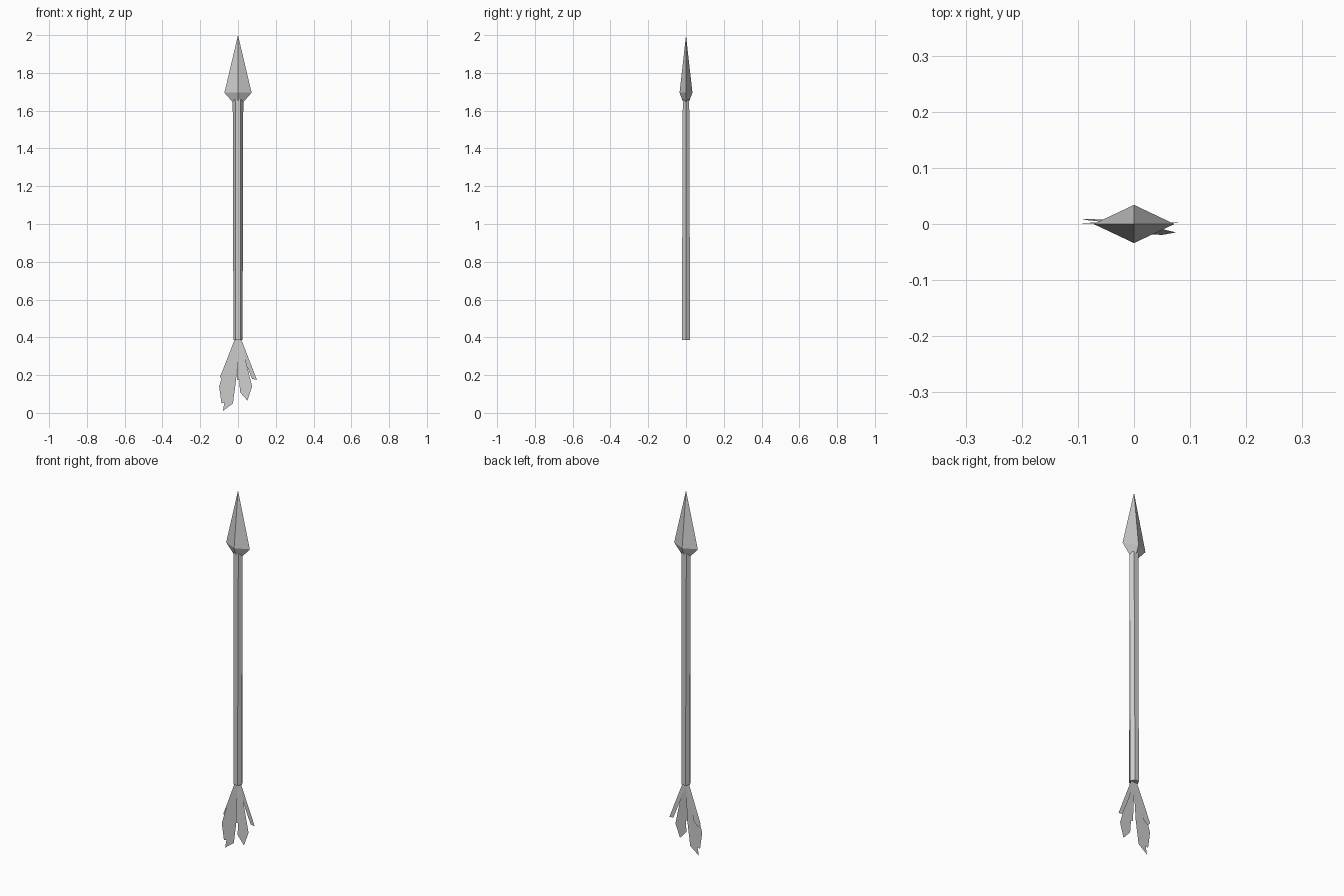
import bpy, math

if "Cube" in bpy.data.objects:
    bpy.data.objects.remove(bpy.data.objects["Cube"])


def make_object(name, verts, faces):
    mesh = bpy.data.meshes.new(name)
    mesh.from_pydata(verts, [], faces)
    mesh.update()
    obj = bpy.data.objects.new(name, mesh)
    bpy.context.collection.objects.link(obj)
    return obj


def loft(name, sides, rings):
    """Stack elliptical rings (rx, ry, z); a zero radius makes a point."""
    verts, faces, loops = [], [], []
    for rx, ry, z in rings:
        n = sides if rx else 1
        loops.append([len(verts) + i for i in range(n)])
        for i in range(n):
            a = 2 * math.pi * i / sides
            verts.append((rx * math.cos(a), ry * math.sin(a), z))
    for low, high in zip(loops, loops[1:]):
        for i in range(sides):
            j = (i + 1) % sides
            if len(high) == 1:
                faces.append((low[i], low[j], high[0]))
            else:
                faces.append((low[i], low[j], high[j], high[i]))
    faces.append(loops[0][::-1])
    if len(loops[-1]) > 1:
        faces.append(loops[-1])
    return make_object(name, verts, faces)


def feather(name, outline, lean):
    """Flat sheet drawn in x and z, leaning in y towards its lower end."""
    verts = [(x, lean * (0.39 - z), z) for x, z in outline]
    return make_object(name, verts, [range(len(verts))])


# Six-sided shaft, flattened a little towards the head
s = math.sin(math.pi / 3)
loft("shaft", 6, [(0.024, 0.022 / s, 0.385), (0.028, 0.017 / s, 1.66)])

# Diamond-section spear head
loft("head", 4, [(0.028, 0.015, 1.645), (0.072, 0.034, 1.695), (0, 0, 2.0)])

# Ragged feathers at the tail
feather("feather_left_inner",
        [(-0.017, 0.39), (-0.085, 0.19), (-0.10, 0.14), (-0.087, 0.05), (-0.072, 0.055),
         (-0.08, 0.01), (-0.027, 0.05), (-0.01, 0.175), (0.004, 0.39)], 0.006)
feather("feather_left_outer",
        [(-0.017, 0.39), (-0.095, 0.19), (-0.08, 0.17), (-0.055, 0.19), (0.0, 0.39)], 0.04)
feather("feather_right_inner",
        [(-0.004, 0.39), (-0.004, 0.175), (0.008, 0.175), (0.01, 0.11), (0.05, 0.065),
         (0.075, 0.14), (0.04, 0.28), (0.015, 0.39)], -0.06)
feather("feather_right_outer",
        [(0.0, 0.39), (0.03, 0.29), (0.075, 0.18), (0.10, 0.175), (0.017, 0.39)], 0.014)
